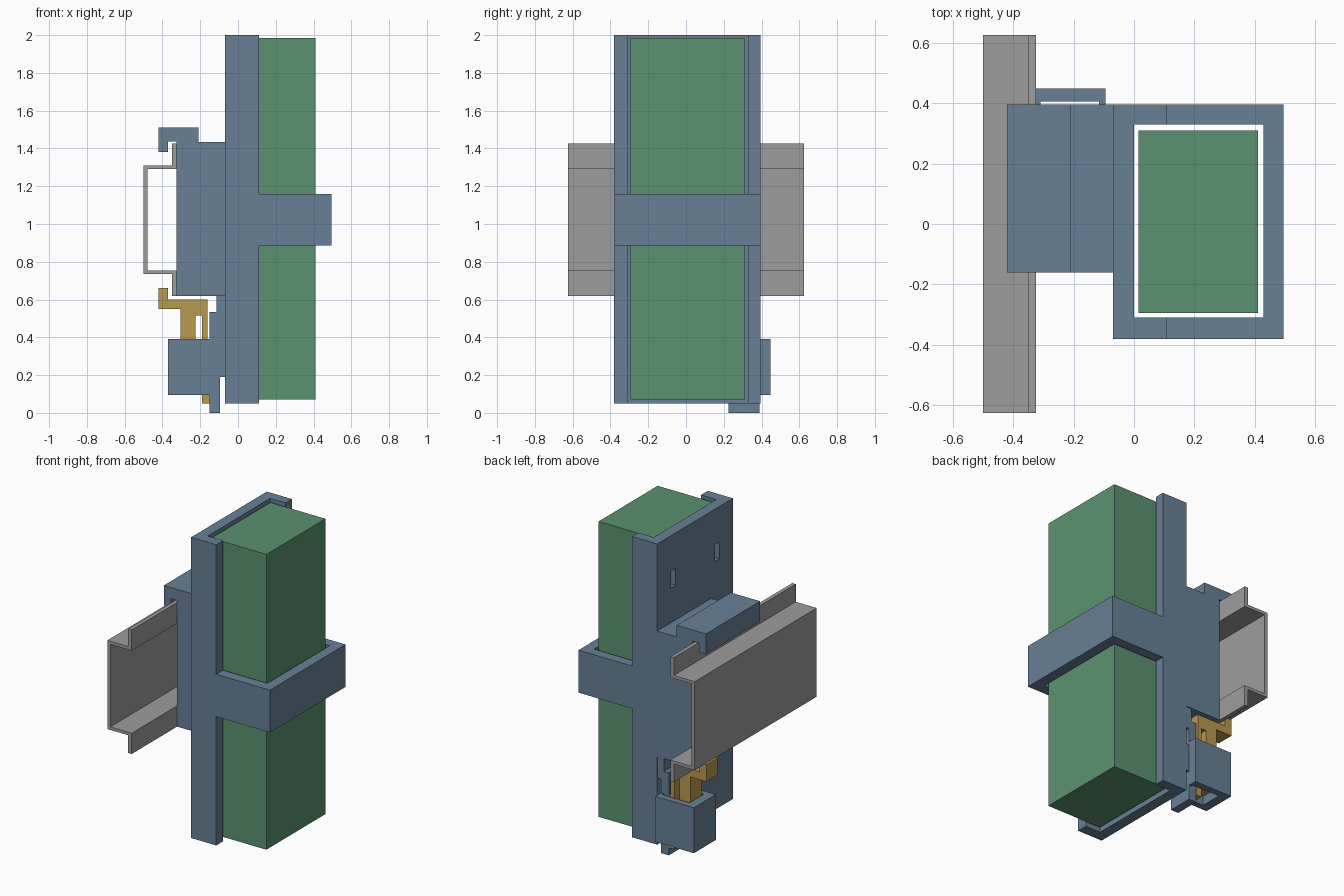
import bpy, bmesh
from mathutils import Vector

if "Cube" in bpy.data.objects:
    bpy.data.objects.remove(bpy.data.objects["Cube"])


def material(name, rgb):
    m = bpy.data.materials.new(name)
    m.diffuse_color = (*rgb, 1)
    m.use_nodes = True
    m.node_tree.nodes["Principled BSDF"].inputs["Base Color"].default_value = m.diffuse_color
    return m


BLUE = material("slate blue", (0.136, 0.216, 0.305))
GREEN = material("muted green", (0.105, 0.287, 0.162))
AMBER = material("amber", (0.479, 0.314, 0.080))
GREY = material("grey metal", (0.337, 0.337, 0.337))


def extrude(name, pts, lo, hi, mat, axis="z"):
    """Extrude a closed outline: (x, y) along z, or (x, z) along y."""
    bm = bmesh.new()
    at = (lambda a, b: (a, b, lo)) if axis == "z" else (lambda a, b: (a, lo, b))
    face = bm.faces.new([bm.verts.new(at(a, b)) for a, b in pts])
    step = Vector((0, 0, hi - lo)) if axis == "z" else Vector((0, hi - lo, 0))
    new = bmesh.ops.extrude_face_region(bm, geom=[face])["geom"]
    bmesh.ops.translate(bm, vec=step,
                        verts=[v for v in new if isinstance(v, bmesh.types.BMVert)])
    bmesh.ops.recalc_face_normals(bm, faces=bm.faces)
    mesh = bpy.data.meshes.new(name)
    bm.to_mesh(mesh)
    bm.free()
    mesh.materials.append(mat)
    ob = bpy.data.objects.new(name, mesh)
    bpy.context.collection.objects.link(ob)
    return ob


def box(name, x, y, z, mat):
    return extrude(name, [(x[0], y[0]), (x[1], y[0]), (x[1], y[1]), (x[0], y[1])],
                   z[0], z[1], mat)


def cut(ob, cutter):
    cutter.hide_render = True
    cutter.hide_viewport = True
    mod = ob.modifiers.new("cut", "BOOLEAN")
    mod.object = cutter
    mod.operation = "DIFFERENCE"
    mod.solver = "EXACT"


# Held module
box("module", (0.015, 0.41), (-0.295, 0.31), (0.07, 1.985), GREEN)

# Channel-shaped holder below and above the strap
channel = [(-0.07, -0.38), (0.11, -0.38), (0.11, -0.31), (0, -0.31),
           (0, 0.33), (0.11, 0.33), (0.11, 0.395), (-0.07, 0.395)]
extrude("lower_channel", channel, 0.05, 0.885, BLUE)
upper = extrude("upper_channel", channel, 1.16, 2.0, BLUE)
for y in (-0.22, 0.23):
    cut(upper, box("slot_cutter", (-0.2, -0.02), (y - 0.022, y + 0.022), (1.66, 1.77), BLUE))

# Strap ring around the module
strap = box("strap", (-0.07, 0.495), (-0.38, 0.395), (0.885, 1.16), BLUE)
cut(strap, box("strap_cutter", (0, 0.428), (-0.31, 0.33), (0.8, 1.25), BLUE))

# Mounting block with the fixed hook over the rail
extrude("mounting_block", [
    (-0.07, 0.62), (-0.07, 1.435), (-0.21, 1.435), (-0.21, 1.51), (-0.42, 1.51),
    (-0.42, 1.38), (-0.37, 1.38), (-0.37, 1.438), (-0.325, 1.438), (-0.325, 0.62),
], -0.16, 0.395, BLUE, "y")

# Hat-section rail
extrude("rail", [
    (-0.325, 1.425), (-0.35, 1.425), (-0.35, 1.31), (-0.5, 1.31), (-0.5, 0.735),
    (-0.35, 0.735), (-0.35, 0.62), (-0.325, 0.62), (-0.325, 0.755), (-0.478, 0.755),
    (-0.478, 1.29), (-0.325, 1.29),
], -0.625, 0.625, GREY, "y")

# Latch support plate, joined to the block and holder
extrude("latch_plate", [
    (-0.15, 0), (-0.095, 0), (-0.095, 0.19), (-0.07, 0.19), (-0.07, 0.37),
    (-0.095, 0.37), (-0.095, 0.48), (-0.07, 0.48), (-0.07, 0.62), (-0.115, 0.62),
    (-0.115, 0.535), (-0.15, 0.535),
], 0.225, 0.39, BLUE, "y")
box("latch_plate_web", (-0.095, -0.07), (0.225, 0.30), (0.37, 0.48), BLUE)

# Open sleeve that guides the latch
sleeve = box("latch_sleeve", (-0.37, -0.095), (0.222, 0.448), (0.095, 0.39), BLUE)
cut(sleeve, box("sleeve_cutter", (-0.31, -0.115), (0.262, 0.405), (0, 0.5), BLUE))

# Sliding latch with hook, thick leg and spring leg
extrude("latch", [
    (-0.42, 0.66), (-0.42, 0.55), (-0.305, 0.55), (-0.305, 0.15), (-0.225, 0.15),
    (-0.225, 0.515), (-0.19, 0.515), (-0.19, 0.05), (-0.152, 0.05), (-0.152, 0.39),
    (-0.162, 0.39), (-0.162, 0.6), (-0.37, 0.6), (-0.37, 0.66),
], 0.275, 0.39, AMBER, "y")
